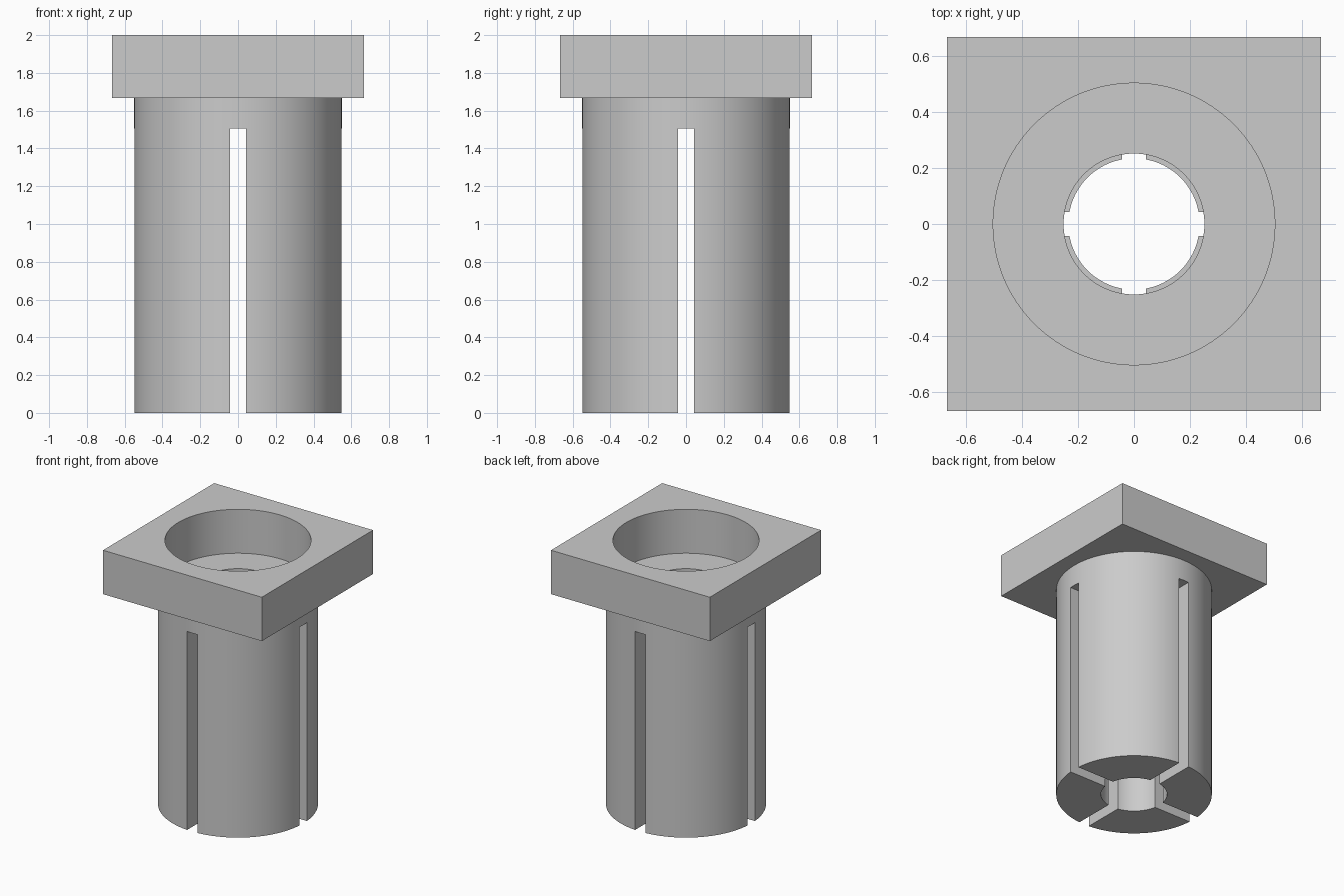
import bpy
import math

if "Cube" in bpy.data.objects:
    bpy.data.objects.remove(bpy.data.objects["Cube"])

SEGMENTS = 128

grey = bpy.data.materials.new("light_grey")
grey.diffuse_color = (0.6, 0.6, 0.6, 1)
grey.use_nodes = True
grey.node_tree.nodes["Principled BSDF"].inputs["Base Color"].default_value = grey.diffuse_color


def cylinder(name, radius, z0, z1):
    bpy.ops.mesh.primitive_cylinder_add(vertices=SEGMENTS, radius=radius, depth=z1 - z0,
                                        location=(0, 0, (z0 + z1) / 2))
    bpy.context.object.name = name
    return bpy.context.object


def box(name, sx, sy, z0, z1):
    bpy.ops.mesh.primitive_cube_add(size=1, location=(0, 0, (z0 + z1) / 2))
    ob = bpy.context.object
    ob.name = name
    ob.scale = (sx, sy, z1 - z0)
    bpy.ops.object.transform_apply(location=False, rotation=False, scale=True)
    return ob


def combine(target, tool, operation):
    mod = target.modifiers.new("cut", 'BOOLEAN')
    mod.operation = operation
    mod.solver = 'EXACT'
    mod.object = tool
    bpy.context.view_layer.objects.active = target
    bpy.ops.object.modifier_apply(modifier=mod.name)
    bpy.data.objects.remove(tool, do_unlink=True)


# Round shaft joined to the square flange
body = cylinder("slotted_flanged_sleeve", 0.55, 0, 1.8)
combine(body, box("flange", 1.333, 1.333, 1.667, 2), 'UNION')

# Wide recess in the flange, then the stepped bore
combine(body, cylinder("recess_cutter", 0.502, 1.667, 2.2), 'DIFFERENCE')
combine(body, cylinder("upper_bore_cutter", 0.251, 1.5, 1.9), 'DIFFERENCE')
combine(body, cylinder("lower_bore_cutter", 0.234, -0.2, 1.6), 'DIFFERENCE')

# Crossed slots splitting the shaft into four fingers
for sx, sy in ((0.086, 2), (2, 0.086)):
    combine(body, box("slot_cutter", sx, sy, -0.2, 1.505), 'DIFFERENCE')

body.data.materials.clear()
body.data.materials.append(grey)
for face in body.data.polygons:
    face.material_index = 0

# Smooth round walls, crisp edges
bpy.ops.object.select_all(action='DESELECT')
body.select_set(True)
bpy.context.view_layer.objects.active = body
bpy.ops.object.shade_smooth_by_angle(angle=math.radians(30))
